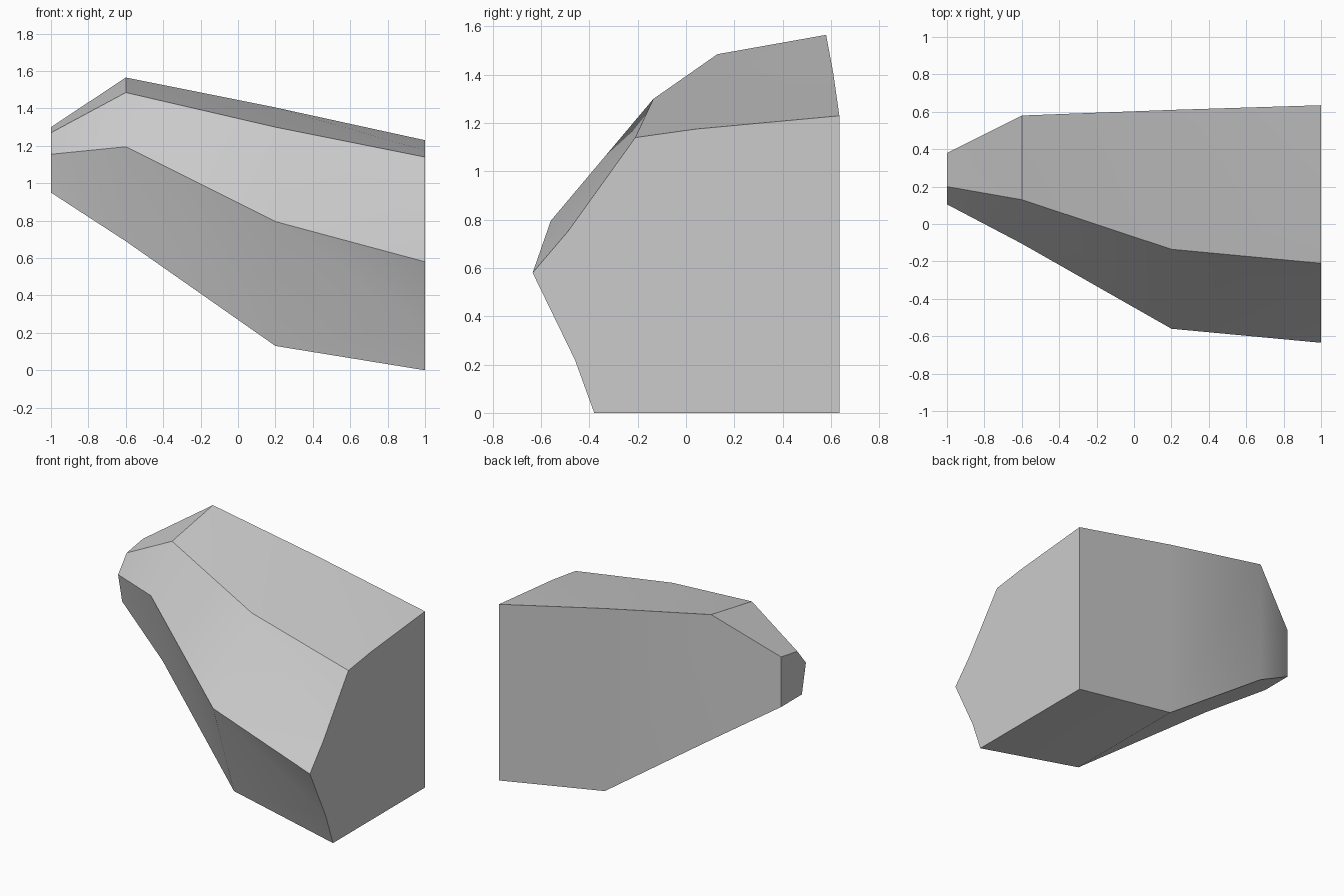
import bpy, bmesh
from math import radians

cube = bpy.data.objects.get("Cube")
if cube:
    bpy.data.objects.remove(cube, do_unlink=True)

# Stone material
stone = bpy.data.materials.new("stone_grey")
stone.use_nodes = True
grey = (0.6, 0.6, 0.6, 1)
stone.diffuse_color = grey
stone.node_tree.nodes["Principled BSDF"].inputs["Base Color"].default_value = grey

# Cross-sections along x: lower front, front ridge, upper front, top back (y, z)
sections = {
    -1.0: [(0.15, 0.95), (0.105, 1.155), (0.2, 1.27), (0.38, 1.3)],
    -0.6: [(0.025, 0.69), (-0.105, 1.195), (0.13, 1.485), (0.58, 1.565)],
    0.2: [(-0.33, 0.13), (-0.56, 0.795), (-0.135, 1.3), (0.61, 1.405)],
    1.0: [(-0.38, 0.0), (-0.635, 0.58), (-0.21, 1.14), (0.635, 1.23)],
}
# Break points on the large flat end, one per front or top edge
breaks = [(-0.46, 0.22), (-0.49, 0.75), (0.04, 1.175)]

bm = bmesh.new()
rings = []
for x, points in sections.items():
    back_foot = (points[-1][0], points[0][1])
    rings.append([bm.verts.new((x, y, z)) for y, z in points + [back_foot]])
mids = [bm.verts.new((1, y, z)) for y, z in breaks]

# Sides of the boulder
for a, b in zip(rings, rings[1:]):
    for k in range(5):
        n = (k + 1) % 5
        if b is rings[-1] and k < len(mids):
            bm.faces.new((a[k], b[k], mids[k], a[n]))
            bm.faces.new((a[n], mids[k], b[n]))
        elif k < len(mids):
            bm.faces.new((a[k], b[k], a[n]))
            bm.faces.new((a[n], b[k], b[n]))
        else:
            bm.faces.new((a[k], b[k], b[n], a[n]))

# Flat ends
bm.faces.new(rings[0])
end = rings[-1]
outline = [v for pair in zip(end, mids) for v in pair] + end[len(mids):]
bm.faces.new(outline)
bmesh.ops.recalc_face_normals(bm, faces=bm.faces)

mesh = bpy.data.meshes.new("boulder")
bm.to_mesh(mesh)
bm.free()
mesh.materials.append(stone)
boulder = bpy.data.objects.new("boulder", mesh)
bpy.context.collection.objects.link(boulder)

# Soft shading over the shallow bends
bpy.ops.object.select_all(action='DESELECT')
boulder.select_set(True)
bpy.context.view_layer.objects.active = boulder
bpy.ops.object.shade_smooth_by_angle(angle=radians(30))
